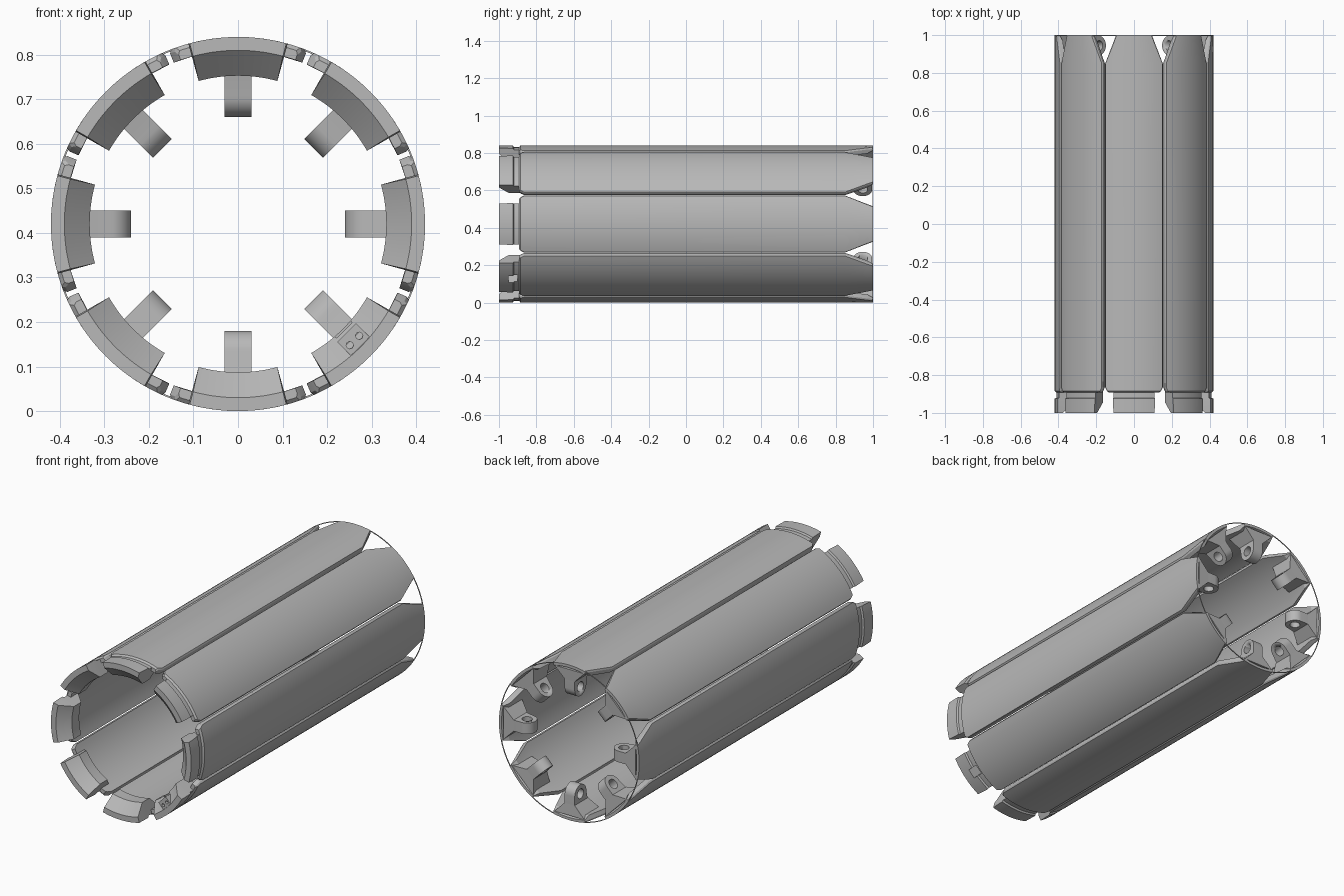
import bpy, bmesh, math
from mathutils import Matrix, Vector

cube = bpy.data.objects.get("Cube")
if cube:
    bpy.data.objects.remove(cube)

R = 0.42      # outer radius, also the height of the axis
SIDES = 8     # number of staves
ARC = 14      # steps across each stave

grey = bpy.data.materials.new("plain_grey")
grey.use_nodes = True
grey.diffuse_color = (0.48, 0.48, 0.48, 1)
grey.node_tree.nodes["Principled BSDF"].inputs["Base Color"].default_value = (0.48, 0.48, 0.48, 1)


def finish(bm, name, angle=0.0, smooth=True):
    """Turn a part built at the top of the tube round the axis and link it."""
    bmesh.ops.recalc_face_normals(bm, faces=bm.faces)
    turn = Matrix.Translation((0, 0, R)) @ Matrix.Rotation(angle, 4, 'Y')
    bmesh.ops.transform(bm, matrix=turn, verts=bm.verts)
    mesh = bpy.data.meshes.new(name)
    bm.to_mesh(mesh)
    bm.free()
    mesh.materials.append(grey)
    obj = bpy.data.objects.new(name, mesh)
    bpy.context.collection.objects.link(obj)
    if smooth:
        bpy.ops.object.select_all(action='DESELECT')
        obj.select_set(True)
        bpy.context.view_layer.objects.active = obj
        bpy.ops.object.shade_smooth_by_angle(angle=math.radians(25))
    return obj


def curved_panel(stations, edge_bevel=0.0):
    """Closed arc sections (y, inner radius, outer radius, half angle) joined along y."""
    bm = bmesh.new()
    rings = []
    for y, r_in, r_out, half in stations:
        ring = []
        layers = [(r_out, half - edge_bevel, 1)]
        if edge_bevel:
            layers.append((r_out - 0.008, half, 0))
        outer = [math.radians((half - edge_bevel) * (2 * i / ARC - 1)) for i in range(ARC + 1)]
        inner = [math.radians(half * (1 - 2 * i / ARC)) for i in range(ARC + 1)]
        points = [(r_out, a) for a in outer]
        if edge_bevel:
            points.append((r_out - 0.008, math.radians(half)))
        points += [(r_in, a) for a in inner]
        if edge_bevel:
            points.append((r_out - 0.008, math.radians(-half)))
        for r, a in points:
            ring.append(bm.verts.new((r * math.sin(a), y, r * math.cos(a))))
        rings.append(ring)
    n = len(rings[0])
    for a, b in zip(rings, rings[1:]):
        for i in range(n):
            j = (i + 1) % n
            bm.faces.new((a[i], a[j], b[j], b[i]))
    # End caps as strips, so the arc shape triangulates cleanly
    extra = 1 if edge_bevel else 0
    for ring in (rings[0], rings[-1]):
        top = ring[:ARC + 1]
        low = ring[ARC + 1 + extra:2 * ARC + 2 + extra][::-1]
        for i in range(ARC):
            bm.faces.new((top[i], top[i + 1], low[i + 1], low[i]))
        if edge_bevel:
            bm.faces.new((top[-1], ring[ARC + 1], low[-1]))
            bm.faces.new((top[0], low[0], ring[-1]))
    return bm


def extrude_profile(points, half_width):
    """Extrude a (y, z) outline across x."""
    bm = bmesh.new()
    face = bm.faces.new([bm.verts.new((-half_width, y, z)) for y, z in points])
    new = bmesh.ops.extrude_face_region(bm, geom=[face])["geom"]
    moved = [v for v in new if isinstance(v, bmesh.types.BMVert)]
    bmesh.ops.translate(bm, vec=Vector((2 * half_width, 0, 0)), verts=moved)
    return bm


def box(x, y0, y1, z0, z1):
    return extrude_profile([(y0, z0), (y1, z0), (y1, z1), (y0, z1)], x)


def cylinder(radius, depth, axis, centre):
    bm = bmesh.new()
    spin = Matrix.Rotation(math.pi / 2, 4, axis)
    bmesh.ops.create_cone(bm, cap_ends=True, segments=24, radius1=radius, radius2=radius,
                          depth=depth, matrix=Matrix.Translation(centre) @ spin)
    return bm


def cut(obj, cutter):
    cutter.hide_render = True
    cutter.hide_viewport = True
    cutter.display_type = 'WIRE'
    mod = obj.modifiers.new("cut", 'BOOLEAN')
    mod.object = cutter
    mod.operation = 'DIFFERENCE'
    mod.solver = 'EXACT'


# Stave: chamfered front corners, long body, tapered back end
STAVE = [(-0.893, 0.39, 0.411, 19.3), (-0.885, 0.39, R, 20.2), (-0.865, 0.39, R, 21.7),
         (0.85, 0.39, R, 21.7), (0.97, 0.39, R, 14.9), (1.0, 0.405, R, 13.3)]
# Front tab: wedge that thickens inward, with a grooved neck
TAB = [(-1.0, 0.39, R, 15), (-0.945, 0.333, R, 15.4), (-0.925, 0.333, R, 15.4),
       (-0.92, 0.333, 0.411, 15.4), (-0.888, 0.333, 0.411, 15.4),
       (-0.883, 0.333, 0.402, 15.4), (-0.83, 0.392, 0.402, 15.4)]
# Lug at the back: round eye on a straight shank
EYE_Y, EYE_Z, EYE_R = 0.945, 0.29, 0.05
LUG = [(EYE_Y - 0.065, 0.36), (EYE_Y - EYE_R, EYE_Z)]
LUG += [(EYE_Y - EYE_R * math.cos(math.pi * i / 16), EYE_Z - EYE_R * math.sin(math.pi * i / 16))
        for i in range(1, 16)]
LUG += [(EYE_Y + EYE_R, EYE_Z), (EYE_Y + 0.05, 0.36)]

for k in range(SIDES):
    angle = 2 * math.pi * k / SIDES
    finish(curved_panel(STAVE, 0.7), f"stave_{k}", angle)
    tab = finish(curved_panel(TAB), f"front_tab_{k}", angle)

    # Flared foot under each lug
    bm = bmesh.new()
    foot = [[bm.verts.new((sx * w, y, z)) for sx, y in ((-1, y0), (1, y0), (1, y1), (-1, y1))]
            for w, y0, y1, z in ((0.09, 0.85, 0.998, 0.395), (0.03, 0.88, 0.995, 0.335))]
    for ring in foot:
        bm.faces.new(ring)
    for i in range(4):
        j = (i + 1) % 4
        bm.faces.new((foot[0][i], foot[0][j], foot[1][j], foot[1][i]))
    finish(bm, f"lug_foot_{k}", angle, smooth=False)

    # Pierced lug
    lug = finish(extrude_profile(LUG, 0.03), f"lug_{k}", angle)
    hole = finish(cylinder(0.026, 0.2, 'Y', (0, EYE_Y, EYE_Z)), f"lug_hole_cutter_{k}", angle)
    cut(lug, hole)

    # One tab carries a connector block and a slot behind it
    if k == 3:
        slot = finish(box(0.025, -0.95, -0.9, 0.3, 0.45), "slot_cutter", angle, smooth=False)
        cut(tab, slot)
        block = finish(box(0.03, -0.999, -0.95, 0.345, 0.405), "connector_block", angle, smooth=False)
        for side in (-1, 1):
            drill = finish(cylinder(0.008, 0.04, 'X', (side * 0.015, -0.995, 0.37)),
                           f"connector_hole_cutter_{side + 1}", angle)
            cut(block, drill)

# Thin hoop closing the back end
bm = bmesh.new()
loops = []
for y, r in ((0.996, R), (1.0, R), (1.0, R - 0.004), (0.996, R - 0.004)):
    loops.append([bm.verts.new((r * math.sin(t), y, r * math.cos(t)))
                  for t in (2 * math.pi * i / 112 for i in range(112))])
for a, b in zip(loops, loops[1:] + loops[:1]):
    for i in range(112):
        j = (i + 1) % 112
        bm.faces.new((a[i], a[j], b[j], b[i]))
finish(bm, "back_hoop")
